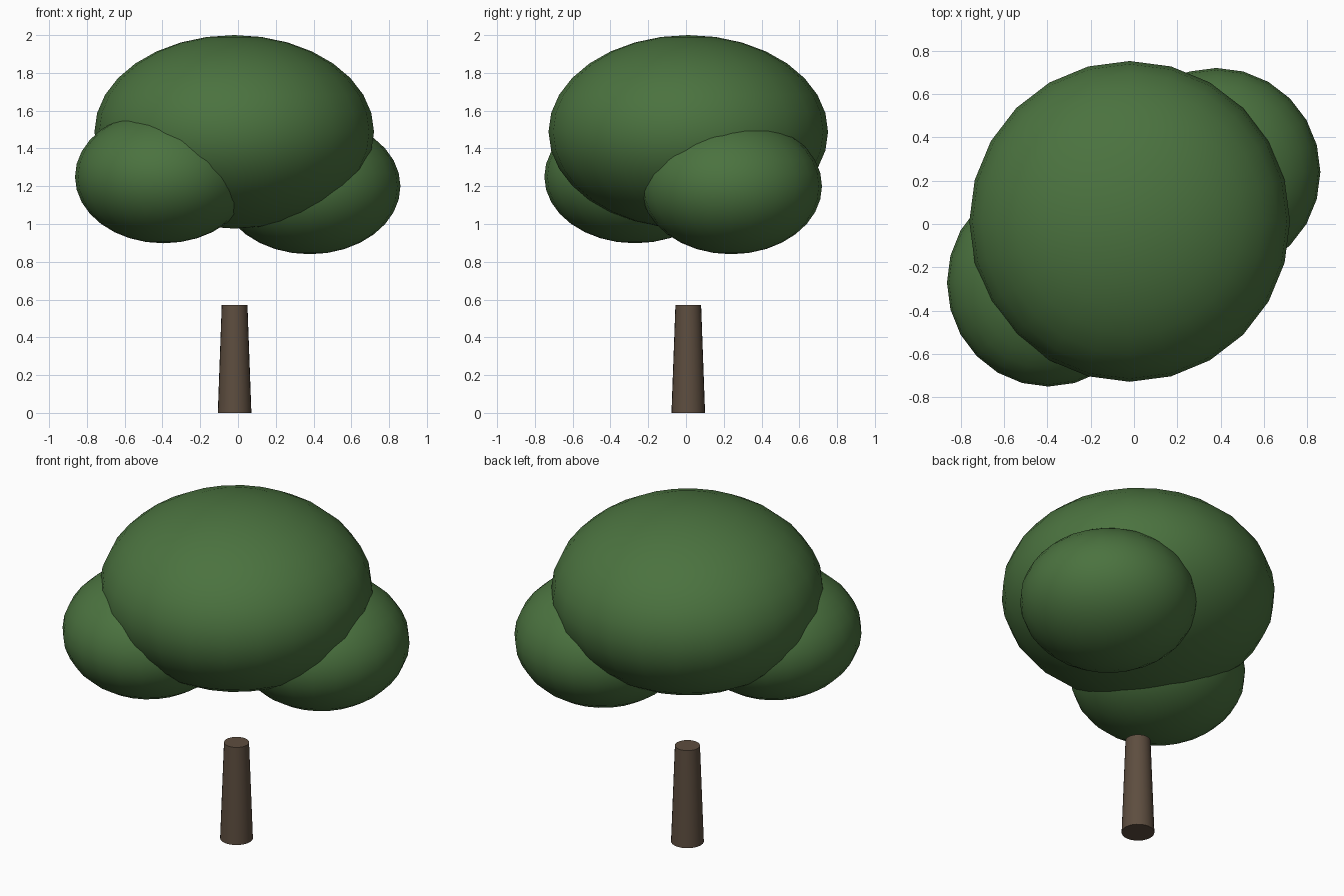
import bpy, math

if "Cube" in bpy.data.objects:
    bpy.data.objects.remove(bpy.data.objects["Cube"])


def material(name, rgb):
    m = bpy.data.materials.new(name)
    m.diffuse_color = (*rgb, 1)
    m.use_nodes = True
    m.node_tree.nodes["Principled BSDF"].inputs["Base Color"].default_value = m.diffuse_color
    return m


bark = material("bark", (0.11, 0.075, 0.05))
leaves = material("leaves", (0.07, 0.17, 0.05))


def finish(name, mat):
    ob = bpy.context.object
    ob.name = name
    ob.data.materials.append(mat)
    bpy.ops.object.transform_apply(location=False, rotation=True, scale=True)
    bpy.ops.object.shade_smooth_by_angle(angle=math.radians(40))


# Tapered trunk, standing clear of the canopy
bpy.ops.mesh.primitive_cone_add(vertices=24, radius1=0.089, radius2=0.068,
                                depth=0.572, location=(-0.018, 0.012, 0.286))
finish("trunk", bark)

# Squashed leaf clumps: name, centre, radii
clumps = [
    ("main_canopy", (-0.02, 0.012, 1.488), (0.74, 0.74, 0.512)),
    ("front_left_clump", (-0.395, -0.27, 1.25), (0.468, 0.48, 0.352)),
    ("back_right_clump", (0.38, 0.24, 1.20), (0.48, 0.48, 0.36)),
]
for name, centre, radii in clumps:
    bpy.ops.mesh.primitive_uv_sphere_add(segments=24, ring_count=16, radius=1,
                                         location=centre, scale=radii)
    finish(name, leaves)
